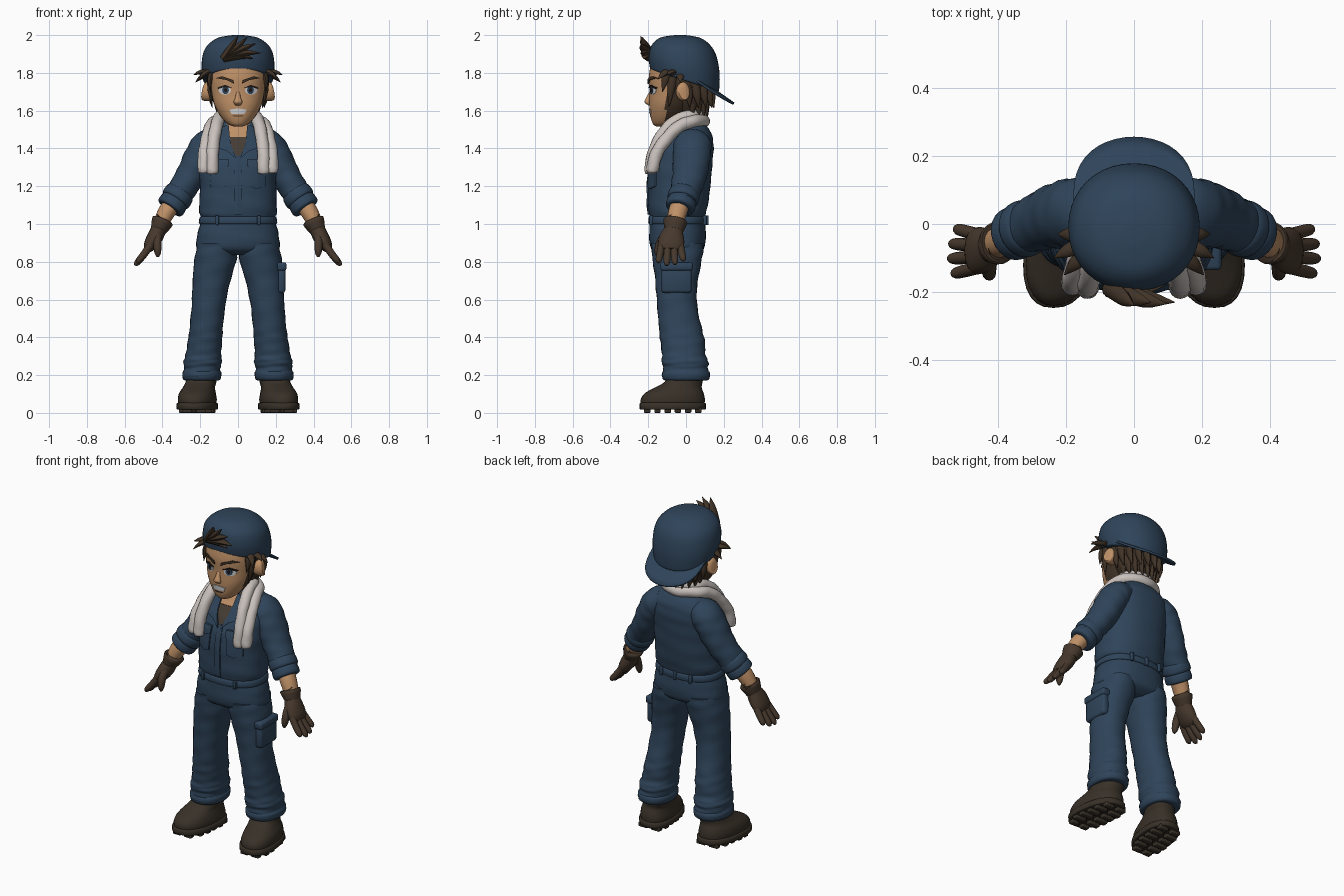
import bpy, bmesh, math
from mathutils import Vector
from mathutils.bvhtree import BVHTree


def material(name, rgb):
    m = bpy.data.materials.new(name)
    m.diffuse_color = (*rgb, 1)
    return m


BLUE = material("navy cloth", (0.028, 0.058, 0.102))
SKIN = material("skin", (0.52, 0.28, 0.135))
HAIR = material("dark brown hair", (0.052, 0.033, 0.02))
GLOVE = material("brown leather", (0.062, 0.04, 0.026))
BOOT = material("boot leather", (0.04, 0.03, 0.021))
TOWEL = material("towel grey", (0.58, 0.53, 0.50))
SHIRT = material("undershirt", (0.06, 0.046, 0.034))
WHITE = material("eye white", (0.65, 0.66, 0.68))
IRIS = material("eye blue", (0.03, 0.06, 0.11))
DARK = material("lash black", (0.012, 0.009, 0.008))


def finish(name, bm, mat, angle=50):
    bmesh.ops.recalc_face_normals(bm, faces=bm.faces)
    me = bpy.data.meshes.new(name)
    bm.to_mesh(me)
    bm.free()
    me.materials.append(mat)
    me.shade_smooth()
    me.set_sharp_from_angle(angle=math.radians(angle))
    ob = bpy.data.objects.new(name, me)
    bpy.context.collection.objects.link(ob)
    return ob


def smooth_path(pts, k):
    out = []
    for i in range(len(pts) - 1):
        p = [pts[max(0, min(len(pts) - 1, i + d))] for d in (-1, 0, 1, 2)]
        for j in range(k):
            t = j / k
            out.append([0.5 * (2 * b + (c - a) * t + (2 * a - 5 * b + 4 * c - d) * t * t
                               + (3 * b - a - 3 * c + d) * t ** 3) for a, b, c, d in zip(*p)])
    return out + [list(pts[-1])]


def tube(name, pts, mat, n=20, k=4, flat=False, e=2.0, fold=0.0, warp=None):
    """Loft of ellipses (x, y, z, a, b), level or square to the path."""
    bm = bmesh.new()
    path = smooth_path(pts, k)
    u, rings = Vector((0, 1, 0)), []
    for i, (x, y, z, a, b) in enumerate(path):
        a, b = max(a, 0.001), max(b, 0.001)
        if flat:
            u, v = Vector((1, 0, 0)), Vector((0, 1, 0))
        else:
            t = (Vector(path[min(i + 1, len(path) - 1)][:3]) - Vector(path[max(i - 1, 0)][:3])).normalized()
            u = (u - t * u.dot(t)).normalized()
            v = t.cross(u)
        ring = []
        for j in range(n):
            th = math.tau * j / n
            c, s = math.cos(th), math.sin(th)
            w = 1 + fold * math.sin(2 * th + i * 1.5) + fold * 0.6 * math.sin(3 * th - i * 1.1)
            p = Vector((x, y, z)) + u * (a * w * math.copysign(abs(c) ** (2 / e), c)) \
                + v * (b * w * math.copysign(abs(s) ** (2 / e), s))
            ring.append(bm.verts.new(warp(p) if warp else p))
        rings.append(ring)
    for r, q in zip(rings, rings[1:]):
        for j in range(n):
            bm.faces.new((r[j], r[(j + 1) % n], q[(j + 1) % n], q[j]))
    bm.faces.new(rings[0])
    bm.faces.new(rings[-1])
    return finish(name, bm, mat)


def flip(pts, s):
    return [(s * p[0], *p[1:]) for p in pts]


def box(name, loc, size, mat, bevel=0.008):
    bm = bmesh.new()
    bmesh.ops.create_cube(bm, size=1)
    for v in bm.verts:
        v.co = Vector(loc) + Vector(c * d for c, d in zip(v.co, size))
    bmesh.ops.bevel(bm, geom=bm.edges[:], offset=bevel, segments=2, affect='EDGES', profile=0.5)
    return finish(name, bm, mat)


def plate(name, target, outline, mat, lift=0.005):
    """Thin patch laid on the front of a part, from an (x, z) outline."""
    me = target.data
    tree = BVHTree.FromPolygons([v.co for v in me.vertices], [p.vertices[:] for p in me.polygons])
    dense = []
    for a, b in zip(outline, outline[1:] + outline[:1]):
        dense += [(a[0] + (b[0] - a[0]) * t / 4, a[1] + (b[1] - a[1]) * t / 4) for t in range(4)]
    cx, cz = (sum(p[i] for p in outline) / len(outline) for i in (0, 1))
    bm = bmesh.new()

    def vert(x, z, up):
        hit = tree.ray_cast(Vector((x, -1, z)), Vector((0, 1, 0)))[0]
        return bm.verts.new((x, (hit.y if hit else -0.12) - up, z))
    rings = [[vert(cx + (x - cx) * t, cz + (z - cz) * t, up) for x, z in dense]
             for t, up in ((0.08, lift), (0.4, lift), (0.7, lift), (1, lift), (1, -0.004))]
    bm.faces.new(rings[0])
    for r, q in zip(rings, rings[1:]):
        for j in range(len(r)):
            j2 = (j + 1) % len(r)
            bm.faces.new((r[j], r[j2], q[j2], q[j]))
    return finish(name, bm, mat, 40)


def oval(x, z, rx, rz):
    return [(x + rx * math.cos(math.tau * i / 10), z + rz * math.sin(math.tau * i / 10)) for i in range(10)]


def spike(name, base, mid, tip, r, mat=HAIR):
    return tube(name, [(*base, r, r * 0.7), (*mid, r * 0.8, r * 0.55), (*tip, 0.001, 0.001)], mat, 8, 3)


# overalls: jacket, hips, waistband
jacket = tube("jacket", [(0, -.045, 1.02, .18, .135), (0, -.045, 1.06, .205, .152), (0, -.037, 1.17, .202, .163),
                         (0, -.027, 1.3, .205, .165), (0, -.002, 1.4, .205, .148), (0, .018, 1.47, .178, .12),
                         (0, .02, 1.52, .12, .09), (0, .02, 1.55, .085, .07)],
              BLUE, 40, 5, True, 2.3, 0.008)
tube("hips", [(0, -.045, .835, .17, .09), (0, -.045, .87, .218, .14), (0, -.045, .94, .216, .15),
              (0, -.045, 1.01, .198, .146), (0, -.045, 1.06, .19, .138)], BLUE, 36, 4, True, 2.3, 0.006)
tube("waistband", [(0, -.045, 1.0, .203, .15), (0, -.045, 1.007, .208, .155),
                   (0, -.045, 1.035, .203, .152), (0, -.045, 1.04, .195, .146)], BLUE, 36, 2, True, 2.3)

# neck, head with jaw beard
tube("neck", [(0, 0, 1.42, .07, .07), (0, -.01, 1.52, .065, .065), (0, -.03, 1.62, .07, .07)], SKIN, 20, 3, True)
head = tube("head", [(0, -.12, 1.515, .02, .035), (0, -.11, 1.53, .055, .065), (0, -.093, 1.57, .092, .095),
                     (0, -.078, 1.63, .125, .116), (0, -.06, 1.7, .142, .133), (0, -.042, 1.78, .153, .155),
                     (0, -.03, 1.87, .15, .15)], SKIN, 48, 7, True, 2.15)
head.data.materials.append(HAIR)
for p in head.data.polygons:
    c = p.center
    p.material_index = int(c.y > -.108 + .12 * max(0, c.z - 1.68) and 1.545 < c.z < 1.8 and abs(c.x) > .04)
tube("nose", [(0, -.178, 1.715, .009, .006), (0, -.196, 1.675, .013, .012), (0, -.204, 1.645, .023, .016),
              (0, -.192, 1.628, .012, .008)], SKIN, 14, 4, True)

# painted face
plate("teeth", head, [(-.045, 1.605), (0, 1.612), (.045, 1.605), (.035, 1.582), (-.035, 1.582)], WHITE, 0.004)
plate("lip_shadow", head, [(-.03, 1.574), (.03, 1.574), (.02, 1.568), (-.02, 1.568)], GLOVE, 0.003)
for s in (1, -1):
    plate("eye_white", head, oval(s * .07, 1.708, .034, .023), WHITE, 0.003)
    plate("iris", head, oval(s * .066, 1.709, .018, .022), IRIS, 0.005)
    plate("pupil", head, oval(s * .066, 1.709, .008, .011), DARK, 0.007)
    plate("lash", head, flip([(.03, 1.72), (.068, 1.737), (.11, 1.722), (.105, 1.715), (.068, 1.727)], s), DARK, 0.007)
    plate("brow", head, flip([(.02, 1.742), (.06, 1.762), (.118, 1.772), (.085, 1.782), (.025, 1.762)], s), HAIR, 0.009)
    tube("ear", flip([(.135, -.025, 1.7, .03, .042), (.16, -.018, 1.7, .035, .05),
                      (.178, -.01, 1.705, .032, .048), (.184, -.008, 1.706, .015, .025)], s), SKIN, 16, 3)

# hair under the cap
tube("back_hair", [(0, .015, 1.57, .075, .055), (0, .018, 1.62, .115, .085), (0, .012, 1.7, .147, .105),
                   (0, .005, 1.8, .163, .14), (0, 0, 1.85, .16, .14)], HAIR, 32, 4, True, 2, 0.012)
for row, (z, r) in enumerate(((1.70, .115), (1.65, .085))):
    for i in range(9):
        a = math.pi * (i + .5 * row) / 8.5
        c, s = math.cos(a), math.sin(a)
        spike("nape_lock", (c * r * 1.25, s * r, z + .05), (c * r * 1.3, .015 + s * r * 1.05, z - .02),
              (c * r * 1.2, .02 + s * r * 1.12, z - .085), .026)
for s in (1, -1):
    for b, t in (((.14, -.09, 1.81), (.205, -.15, 1.765)), ((.15, -.06, 1.8), (.235, -.1, 1.79)),
                 ((.15, -.03, 1.79), (.225, -.03, 1.75)), ((.138, -.1, 1.8), (.147, -.125, 1.7)),
                 ((.146, -.07, 1.78), (.137, -.09, 1.62))):
        m = ((b[0] + t[0]) / 2 + .006, (b[1] + t[1]) / 2, (b[2] + t[2]) / 2 + .008)
        spike("temple_lock", *flip([b, m, t], s), .024)

# backwards cap, brim and forelock
def tilt(p):
    p.z -= .33 * (p.y + .19) * max(0, min(1, (2 - p.z) / .18))
    return p


tube("cap", [(0, -.008, 1.82, .18, .177), (0, -.008, 1.83, .187, .184), (0, -.01, 1.885, .193, .187),
             (0, -.015, 1.945, .175, .168), (0, -.025, 1.985, .118, .118), (0, -.03, 1.998, .05, .05),
             (0, -.03, 2.0, .005, .005)], BLUE, 40, 5, True, 2.1, 0, tilt)
bm = bmesh.new()
rows = []
for i in range(21):
    a = math.pi * (i / 20 - .5)
    row = []
    for j in range(7):
        x = .178 * math.sin(a)
        y = .05 + .197 * abs(math.cos(a)) ** .7 * j / 6 + .001 * j
        row.append(bm.verts.new((x, y, 1.765 - .7 * (y - .07) - .5 * x * x)))
    rows.append(row)
for r, q in zip(rows, rows[1:]):
    for j in range(6):
        bm.faces.new((r[j], r[j + 1], q[j + 1], q[j]))
brim = finish("cap_brim", bm, BLUE)
mod = brim.modifiers.new("thickness", 'SOLIDIFY')
mod.thickness, mod.offset = .013, 0
for m, t in (((0, -.218, 1.94), (.05, -.23, 1.99)), ((.03, -.222, 1.93), (.095, -.235, 1.955)),
             ((.04, -.218, 1.905), (.12, -.23, 1.905)), ((-.03, -.218, 1.945), (.0, -.24, 1.995)),
             ((.02, -.212, 1.89), (.08, -.22, 1.875))):
    spike("forelock", (-.075, -.185, 1.878), m, t, .03)

# open collar, placket and chest pockets
plate("throat", jacket, [(-.062, 1.53), (.062, 1.53), (.058, 1.45), (-.058, 1.45)], SKIN, 0.004)
plate("undershirt_front", jacket, [(-.055, 1.46), (.055, 1.46), (.03, 1.395), (0, 1.35), (-.03, 1.395)], SHIRT, 0.007)
plate("placket", jacket, [(-.018, 1.36), (.018, 1.36), (.018, 1.05), (-.018, 1.05)], BLUE, 0.008)
for s in (1, -1):
    plate("collar", jacket, flip([(.05, 1.53), (.11, 1.5), (.1, 1.4), (.055, 1.385), (.01, 1.345), (.04, 1.43)], s),
          BLUE, 0.015)
    plate("chest_pocket", jacket, flip([(.055, 1.31), (.15, 1.31), (.148, 1.2), (.1, 1.185), (.06, 1.2)], s), BLUE, 0.008)
    plate("pocket_flap", jacket, flip([(.05, 1.345), (.155, 1.345), (.155, 1.305), (.1, 1.285), (.05, 1.305)], s),
          BLUE, 0.014)

for s in (1, -1):
    # sleeves with rolled cuffs
    tube("sleeve", flip([(.11, .035, 1.44, .085, .07), (.16, .035, 1.415, .1, .085), (.2, .03, 1.355, .1, .085),
                         (.245, .02, 1.265, .092, .08), (.295, .0, 1.185, .082, .074),
                         (.34, -.02, 1.12, .075, .07)], s), BLUE, 24, 5, fold=.018)
    for x, y, z, r in ((.318, -.012, 1.148, .083), (.345, -.025, 1.107, .078)):
        d = Vector((.6, -.25, -.85)) * .03
        tube("sleeve_roll", flip([(x + d.x * t, y + d.y * t, z + d.z * t, r * w, r * w * .97)
                                  for t, w in ((-1, .8), (-.7, .97), (.4, 1.02), (.9, .95), (1, .75))], s), BLUE, 24, 2)
    tube("forearm", flip([(.33, -.02, 1.13, .05, .048), (.38, -.045, 1.06, .05, .046),
                          (.425, -.065, .97, .038, .035)], s), SKIN, 18, 4)
    # gloves
    tube("glove_cuff", flip([(.398, -.055, 1.02, .045, .042), (.4, -.056, 1.015, .064, .058),
                             (.422, -.065, .965, .05, .042)], s), GLOVE, 18, 3)
    tube("glove_palm", flip([(.415, -.062, .98, .045, .04), (.44, -.075, .93, .066, .042),
                             (.467, -.08, .885, .068, .034), (.482, -.082, .862, .05, .02)], s), GLOVE, 20, 3)
    for i, length in enumerate((.085, .1, .095, .075)):
        o = i - 1.5
        y = -.08 - .033 * -o
        tube("glove_finger", flip([(.462, y, .89, .019, .02), (.47 + length * .35, y + o * .006, .88 - length * .5, .019, .019),
                                   (.472 + length * .62, y + o * .01, .88 - length * .85, .016, .016),
                                   (.475 + length * .7, y + o * .011, .88 - length, .006, .006)], s), GLOVE, 12, 3)
    tube("glove_thumb", flip([(.425, -.1, .95, .025, .024), (.427, -.135, .9, .024, .022),
                              (.425, -.148, .85, .019, .018), (.424, -.15, .825, .006, .006)], s), GLOVE, 12, 3)

    # trouser legs and hems
    tube("trouser_leg", flip([(.112, -.045, .9, .1, .14), (.118, -.046, .82, .112, .132), (.14, -.05, .7, .1, .113),
                              (.155, -.048, .58, .09, .106), (.168, -.03, .45, .088, .113), (.175, -.018, .38, .091, .118),
                              (.183, -.012, .31, .094, .115), (.187, -.005, .27, .102, .124),
                              (.19, -.002, .235, .096, .118), (.192, -.001, .2, .103, .126),
                              (.192, 0, .178, .094, .115)], s), BLUE, 28, 5, True, 2.2, 0.014)
    tube("trouser_hem", flip([(.192, 0, .172, .09, .11), (.192, 0, .18, .1, .124),
                              (.191, 0, .212, .104, .127), (.19, 0, .222, .096, .118)], s), BLUE, 28, 2, True, 2.2)

    # boots with lugged soles, toes turned out
    def splay(p, s=s):
        p.x -= s * .12 * (p.y + .05)
        return p
    tube("boot", flip([(.213, -.07, .03, .094, .165), (.213, -.07, .07, .1, .17), (.213, -.062, .105, .094, .155),
                       (.208, -.04, .135, .083, .123), (.2, -.012, .165, .08, .1), (.195, .0, .21, .08, .095)], s),
         BOOT, 28, 4, True, 2.3, 0, splay)
    tube("boot_sole", flip([(.213, -.07, .018, .1, .17), (.213, -.07, .022, .106, .176),
                            (.213, -.07, .048, .106, .176), (.213, -.07, .054, .098, .168)], s), BOOT, 28, 2, True, 2.4, 0, splay)
    for i in range(6):
        y = -.205 + i * .054
        w = (.05, .075, .08, .075, .075, .06)[i]
        for side in (1, -1):
            box("sole_lug", (s * (.213 - .12 * (y + .05)) + side * (w / 2 + .012), y, .014), (w, .034, .028), BOOT, .005)
    for i in range(3):
        y, z = -.105 - i * .028, .158 - i * .014
        tube("boot_lace", flip([(.165, y + .02, z - .02, .006, .006), (.215, y, z - .004, .006, .006),
                                (.262, y + .02, z - .02, .006, .006)], s), BOOT, 8, 3)

# single cargo pocket and belt loops
box("cargo_pocket", (.226, -.05, .705), (.05, .16, .14), BLUE, .015)
box("cargo_flap", (.228, -.05, .775), (.058, .172, .045), BLUE, .012)
for x, y in ((.11, -.185), (-.11, -.185), (.1, .1), (-.1, .1), (0, .11)):
    box("belt_loop", (x, y, 1.02), (.018, .02, .05), BLUE, .004)

# towel round the neck, folded into two rolls
for half in ([(0, .078, 1.575), (.08, .035, 1.575), (.105, -.05, 1.548), (.122, -.12, 1.48),
              (.135, -.17, 1.38), (.136, -.187, 1.285), (.136, -.189, 1.265)],
             [(0, .095, 1.545), (.105, .05, 1.545), (.142, -.03, 1.52), (.163, -.1, 1.455),
              (.178, -.155, 1.375), (.181, -.177, 1.29), (.181, -.179, 1.27)]):
    right = [(*p, .033, .033) for p in half]
    right[-1] = (*half[-1], .022, .022)
    left = flip(right[1:], -1)
    tube("towel_roll", right[::-1] + left, TOWEL, 16, 5, fold=.03)
